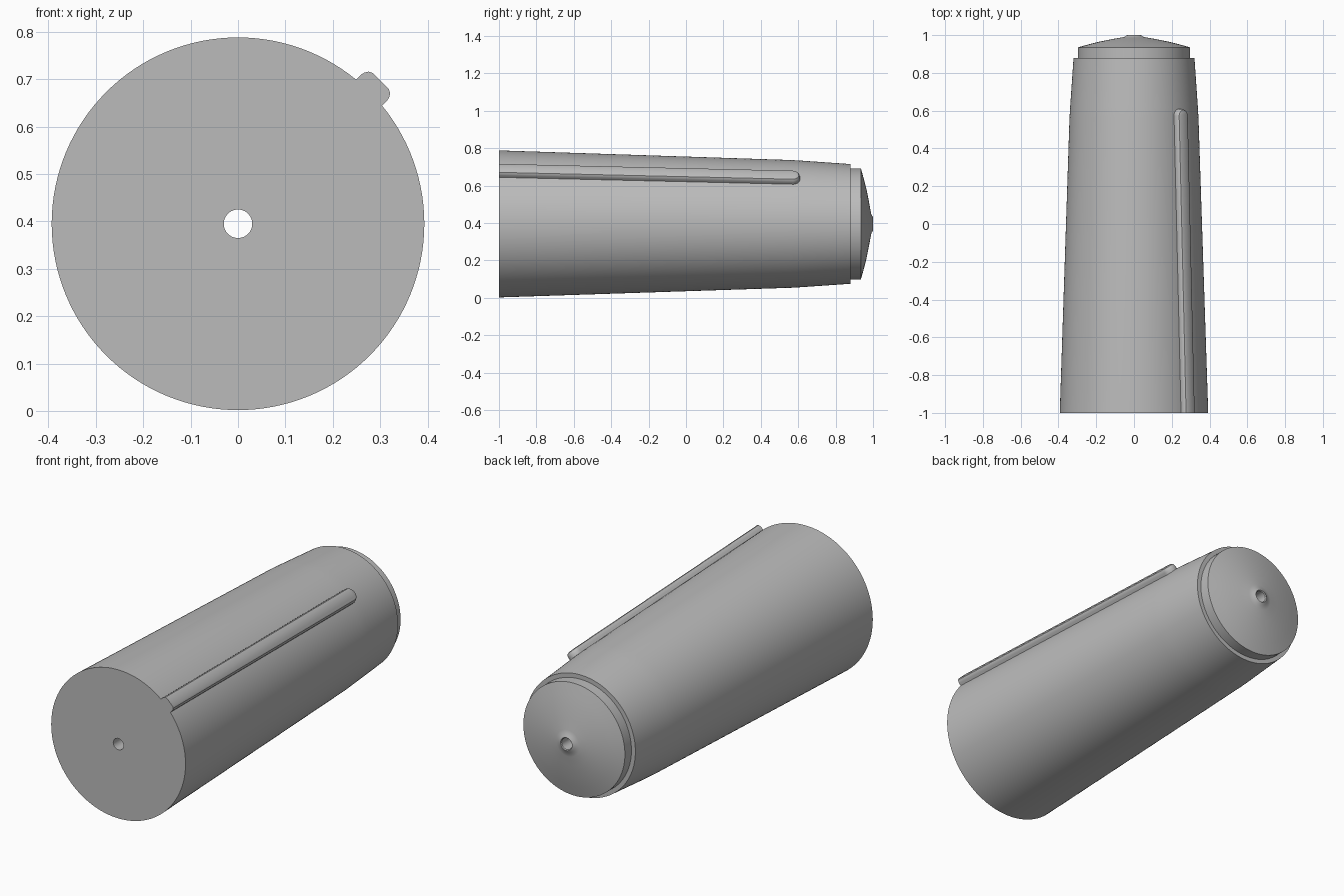
import bpy
import bmesh
import math
from mathutils import Matrix

if "Cube" in bpy.data.objects:
    bpy.data.objects.remove(bpy.data.objects["Cube"], do_unlink=True)

AXIS_Z = 0.395      # height of the turning axis
BORE = 0.03
FRONT_R = 0.393
SLOPE = -0.033      # body radius change along y

grey = bpy.data.materials.new("plain_grey")
grey.use_nodes = True
colour = (0.5, 0.5, 0.5, 1)
grey.diffuse_color = colour
grey.node_tree.nodes["Principled BSDF"].inputs["Base Color"].default_value = colour


def finish(name, bm):
    """Turn a bmesh into a smooth shaded object with sharp edges kept."""
    bmesh.ops.recalc_face_normals(bm, faces=bm.faces)
    mesh = bpy.data.meshes.new(name)
    bm.to_mesh(mesh)
    bm.free()
    mesh.materials.append(grey)
    obj = bpy.data.objects.new(name, mesh)
    bpy.context.collection.objects.link(obj)
    bpy.ops.object.select_all(action="DESELECT")
    obj.select_set(True)
    bpy.context.view_layer.objects.active = obj
    bpy.ops.object.shade_smooth_by_angle(angle=math.radians(25))
    return obj


def lathe(name, profile, segments=128):
    """Revolve a closed (y, radius) profile about the long axis."""
    bm = bmesh.new()
    rings = []
    for y, r in profile:
        angles = [2 * math.pi * i / segments for i in range(segments)]
        rings.append([bm.verts.new((r * math.cos(a), y, AXIS_Z + r * math.sin(a)))
                      for a in angles])
    for a, b in zip(rings, rings[1:] + rings[:1]):
        for i in range(segments):
            j = (i + 1) % segments
            bm.faces.new((a[i], a[j], b[j], b[i]))
    return finish(name, bm)


# Tapered body, stepped collar, shallow domed end and through bore
lathe("tapered_body", [
    (-1, BORE), (-1, FRONT_R), (0.56, FRONT_R + SLOPE * 1.56), (0.62, 0.338),
    (0.88, 0.32), (0.88, 0.297), (0.935, 0.297),
    (0.951, 0.24), (0.966, 0.18), (0.978, 0.12), (0.987, 0.07),
    (0.991, 0.05), (0.998, 0.04), (1.0, 0.034), (0.996, BORE),
])


def rib(name, end_y, layers, steps=20):
    """Raised key with a round end, following the body taper."""
    bm = bmesh.new()
    widest = layers[0][0]
    rings = []
    for w, h in layers:
        outline = [(-w, -1)]
        for i in range(steps + 1):
            a = math.pi * (1 - i / steps)
            outline.append((w * math.cos(a), end_y - widest + w * math.sin(a)))
        outline.append((w, -1))
        rings.append([bm.verts.new((x, y, FRONT_R + SLOPE * (y + 1) + h))
                      for x, y in outline])
    for a, b in zip(rings, rings[1:]):
        for i in range(len(a) - 1):
            bm.faces.new((a[i], a[i + 1], b[i + 1], b[i]))
    # Top, underside and flat front end
    bm.faces.new(rings[-1])
    bm.faces.new(rings[0])
    bm.faces.new([r[0] for r in rings] + [r[-1] for r in reversed(rings)])
    turn = Matrix.Rotation(math.radians(45), 4, "Y")
    bm.transform(Matrix.Translation((0, 0, AXIS_Z)) @ turn)
    return finish(name, bm)


rib("key_rib", 0.61, [(0.039, -0.008), (0.039, 0.012), (0.037, 0.021),
                      (0.032, 0.029), (0.023, 0.033)])
